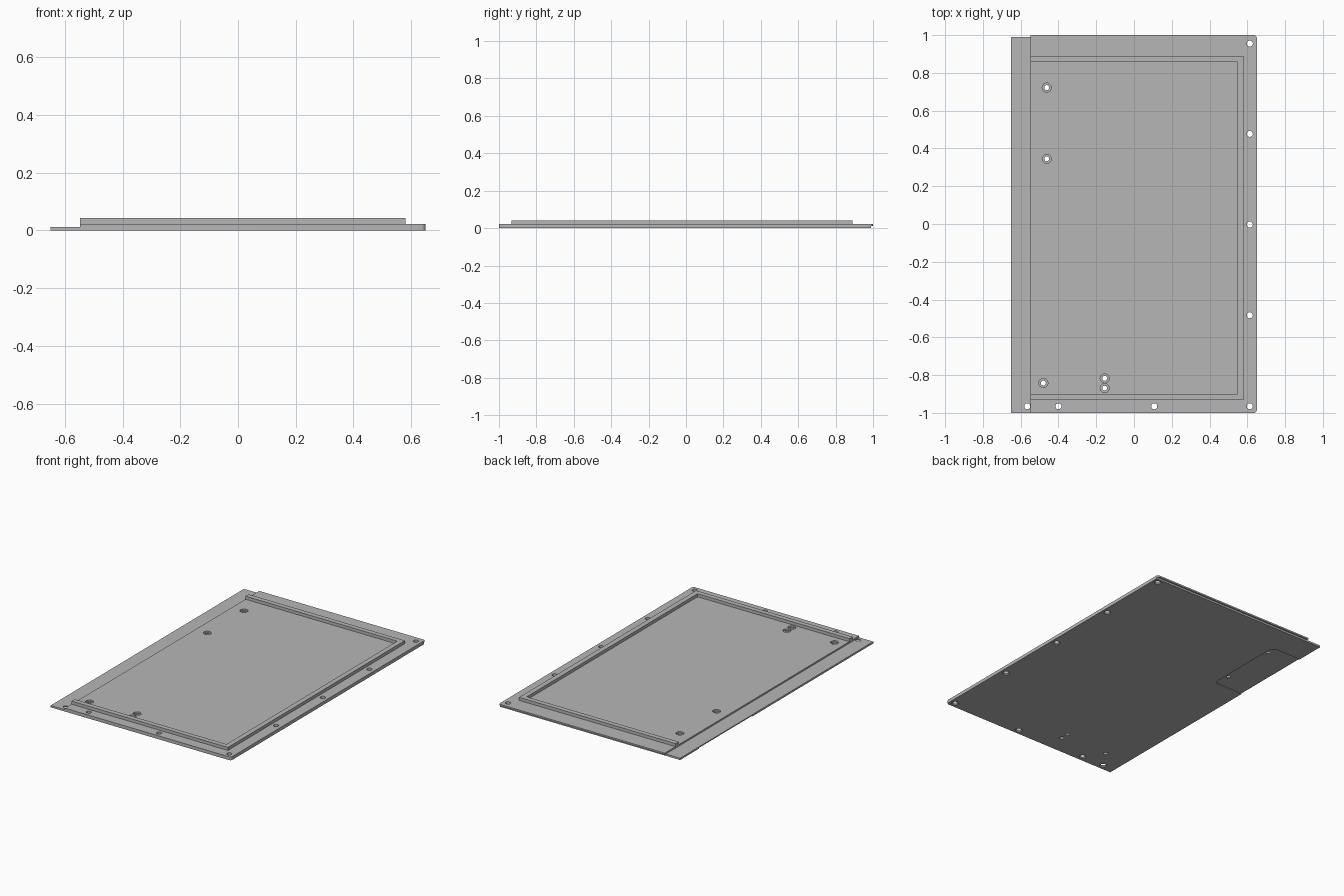
import bpy, bmesh, math

if "Cube" in bpy.data.objects:
    bpy.data.objects.remove(bpy.data.objects["Cube"])

grey = bpy.data.materials.new("light grey")
grey.diffuse_color = (0.47, 0.47, 0.47, 1)
grey.use_nodes = True
grey.node_tree.nodes["Principled BSDF"].inputs["Base Color"].default_value = grey.diffuse_color


def prism(name, outline, z0, z1):
    """Extrude a closed xy outline from z0 to z1."""
    bm = bmesh.new()
    face = bm.faces.new([bm.verts.new((x, y, z0)) for x, y in outline])
    up = bmesh.ops.extrude_face_region(bm, geom=[face])
    for v in up["geom"]:
        if isinstance(v, bmesh.types.BMVert):
            v.co.z = z1
    bmesh.ops.recalc_face_normals(bm, faces=bm.faces)
    return to_object(name, bm)


def to_object(name, bm):
    me = bpy.data.meshes.new(name)
    bm.to_mesh(me)
    bm.free()
    me.materials.append(grey)
    ob = bpy.data.objects.new(name, me)
    bpy.context.collection.objects.link(ob)
    return ob


def rect(x0, x1, y0, y1, r=(0, 0, 0, 0)):
    """Rectangle with corner radii: front left, front right, back right, back left."""
    pts = []
    corners = [(x0, y0, 1, 1), (x1, y0, -1, 1), (x1, y1, -1, -1), (x0, y1, 1, -1)]
    for i, ((x, y, sx, sy), rad) in enumerate(zip(corners, r)):
        if rad == 0:
            pts.append((x, y))
            continue
        for k in range(7):
            a = math.pi + i * math.pi / 2 + k * math.pi / 12
            pts.append((x + sx * rad + rad * math.cos(a), y + sy * rad + rad * math.sin(a)))
    return pts


def cone(x, y, z0, z1, r0, r1):
    bm = bmesh.new()
    bmesh.ops.create_cone(bm, cap_ends=True, segments=24, radius1=r0, radius2=r1, depth=z1 - z0)
    bmesh.ops.translate(bm, verts=bm.verts, vec=(x, y, (z0 + z1) / 2))
    return to_object("cutter", bm)


def cut(target, cutter):
    mod = target.modifiers.new("cut", "BOOLEAN")
    mod.operation, mod.solver, mod.object = "DIFFERENCE", "EXACT", cutter
    bpy.context.view_layer.objects.active = target
    bpy.ops.object.modifier_apply(modifier=mod.name)
    bpy.data.objects.remove(cutter)


TOP, STEP, RIM = 0.022, 0.012, 0.042

# Base panel with rounded right corners
panel = prism("base_panel", rect(-0.65, 0.65, -1, 1, (0, 0.015, 0.015, 0)), 0, TOP)
# Thin left flange and undercut back edge
cut(panel, prism("cutter", rect(-0.8, -0.547, -1.2, 1.2), STEP, 0.1))
cut(panel, prism("cutter", rect(-0.8, 0.8, 0.989, 1.2), -0.1, STEP))
# Shallow pocket under the left edge
cut(panel, prism("cutter", rect(-0.8, -0.435, 0.245, 0.795, (0, 0.035, 0.035, 0)), -0.1, 0.005))

# Edge screw holes, countersunk from below
edge_holes = [(0.613, y) for y in (0.955, 0.477, -0.003, -0.483, -0.965)]
edge_holes += [(x, -0.965) for x in (0.107, -0.4, -0.565)]
for x, y in edge_holes:
    cut(panel, cone(x, y, -0.05, 0.05, 0.016, 0.016))
    cut(panel, cone(x, y, -0.004, 0.006, 0.026, 0.016))

# Inner holes, counterbored from above
for x, y in [(-0.462, 0.722), (-0.462, 0.345), (-0.48, -0.842), (-0.155, -0.817), (-0.155, -0.869)]:
    cut(panel, cone(x, y, -0.05, 0.05, 0.013, 0.013))
    cut(panel, cone(x, y, 0.012, 0.05, 0.024, 0.024))

# Raised three-sided rim, open on the left
prism("raised_rim", [(-0.547, -0.932), (0.58, -0.932), (0.58, 0.89), (-0.547, 0.89),
                     (-0.547, 0.858), (0.547, 0.858), (0.547, -0.9), (-0.547, -0.9)], TOP, RIM)

# Smooth hole walls, crisp edges
for ob in list(bpy.context.scene.objects):
    bpy.ops.object.select_all(action="DESELECT")
    ob.select_set(True)
    bpy.context.view_layer.objects.active = ob
    bpy.ops.object.shade_smooth_by_angle(angle=math.radians(30))
